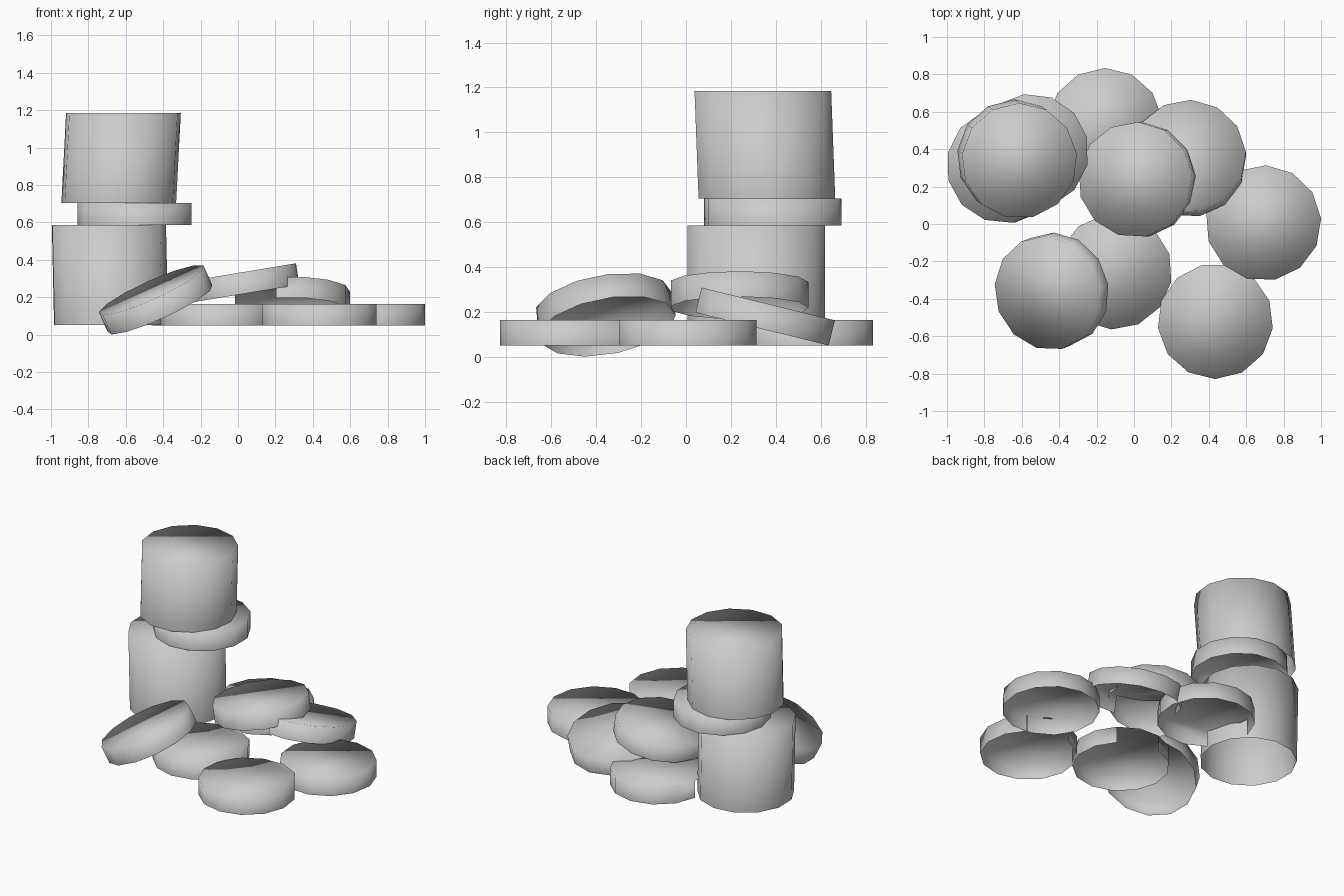
import bpy
import bmesh
from math import atan2, cos, pi, radians, sin
from mathutils import Vector, Matrix

cube = bpy.data.objects.get("Cube")
if cube:
    bpy.data.objects.remove(cube, do_unlink=True)

# One plain grey for everything
GREY = (0.6, 0.6, 0.6, 1.0)
grey = bpy.data.materials.new("plain_grey")
grey.use_nodes = True
grey.diffuse_color = GREY
grey.node_tree.nodes["Principled BSDF"].inputs["Base Color"].default_value = GREY

RADIUS = 0.309
THICK = 0.115
SIDES = 13


def disc(name, center, height=THICK, normal=(0, 0, 1), lean=(0, 0),
         phase=90, gap=None):
    """Capped ring, open underneath. phase is the angle of one corner, lean
    shifts the top sideways, normal tilts it, and gap (angle, half width)
    leaves out the wall faces that are buried against a neighbour."""
    bm = bmesh.new()
    top, bottom = [], []
    for i in range(SIDES):
        a = radians(phase) + 2 * pi * i / SIDES
        x, y = RADIUS * cos(a), RADIUS * sin(a)
        top.append(bm.verts.new((x + lean[0] / 2, y + lean[1] / 2, height / 2)))
        bottom.append(bm.verts.new((x - lean[0] / 2, y - lean[1] / 2, -height / 2)))
    bm.faces.new(top)
    for i in range(SIDES):
        j = (i + 1) % SIDES
        mid = top[i].co + top[j].co
        if gap:
            away = atan2(mid.y, mid.x) - radians(gap[0])
            if cos(away) > cos(radians(gap[1])):
                continue
        bm.faces.new((bottom[i], bottom[j], top[j], top[i]))
    turn = Vector((0, 0, 1)).rotation_difference(Vector(normal))
    bm.transform(Matrix.Translation(center) @ turn.to_matrix().to_4x4())
    for f in bm.faces:
        f.smooth = True
    mesh = bpy.data.meshes.new(name)
    bm.to_mesh(mesh)
    bm.free()
    mesh.materials.append(grey)
    obj = bpy.data.objects.new(name, mesh)
    bpy.context.collection.objects.link(obj)


# Tall stack of coins
disc("stack_lower", (-0.688, 0.313, 0.318), 0.535, lean=(-0.012, 0), phase=-82)
disc("stack_middle_coin", (-0.55, 0.387, 0.645), 0.12, phase=97)
disc("stack_upper", (-0.625, 0.347, 0.945), 0.48, lean=(0.025, -0.018))

# Coins lying flat
disc("right_end_coin", (0.692, 0.005, 0.107), phase=4.5)
disc("front_coin", (0.435, -0.52, 0.107), phase=-90, gap=(76, 20))
disc("middle_coin", (-0.105, -0.255, 0.107), phase=-93, gap=(73, 20))
disc("back_coin", (-0.155, 0.525, 0.107), gap=(200, 20))

# Coins leaning on the others
disc("leaning_back_coin", (0.29, 0.35, 0.18), normal=(0, 0.246, 1),
     phase=4.5, gap=(-148, 35))
disc("leaning_centre_coin", (0.015, 0.237, 0.274), normal=(-0.165, 0, 1), phase=87)
disc("leaning_front_coin", (-0.44, -0.36, 0.187), normal=(-0.45, -0.18, 1))
